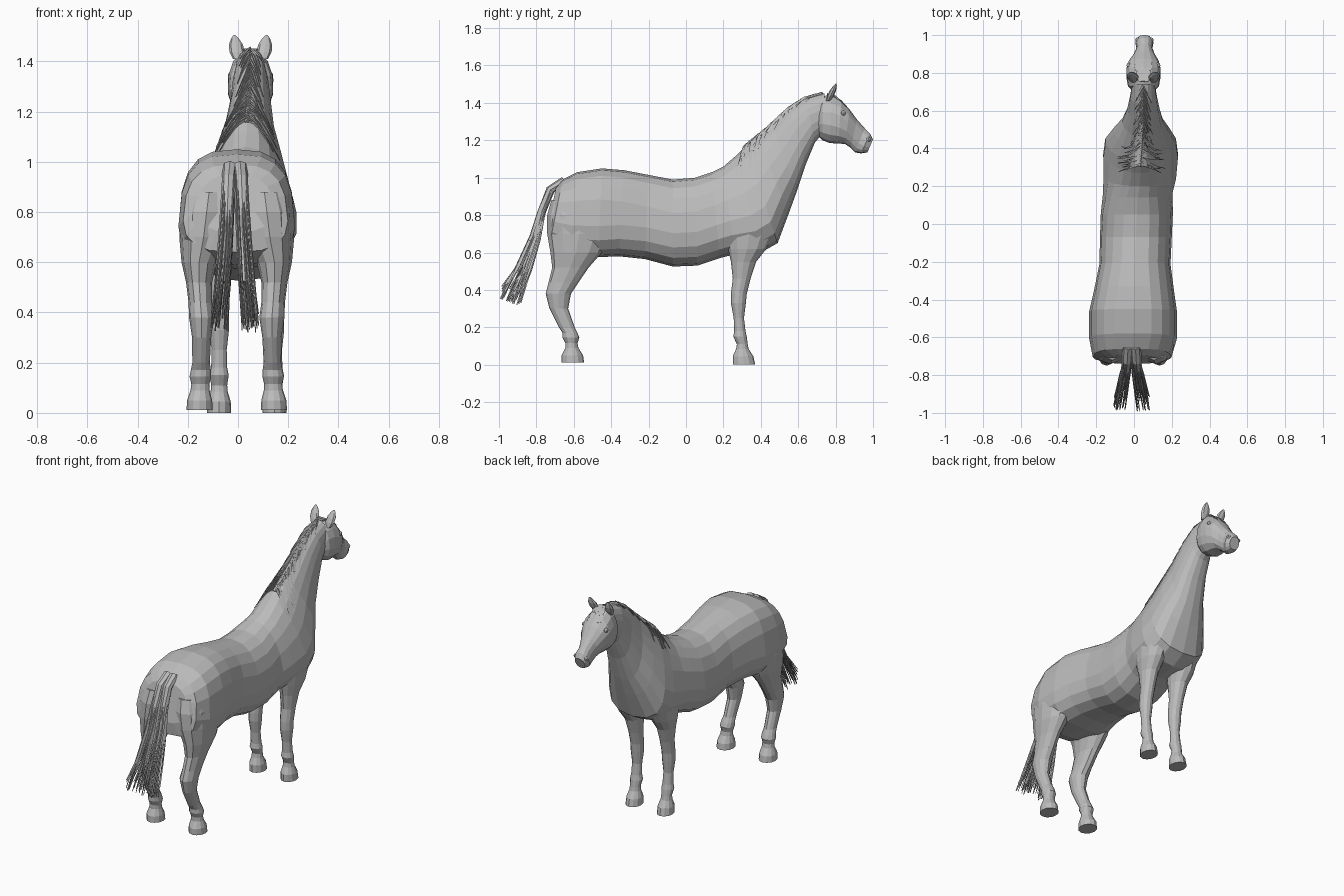
import bpy, bmesh, math, random
from mathutils import Vector

random.seed(4)
gray = bpy.data.materials.new("plain gray")
gray.diffuse_color = (0.5, 0.5, 0.5, 1)


def finish(name, bm):
    bmesh.ops.recalc_face_normals(bm, faces=bm.faces)
    me = bpy.data.meshes.new(name)
    bm.to_mesh(me)
    bm.free()
    me.materials.append(gray)
    ob = bpy.data.objects.new(name, me)
    bpy.context.collection.objects.link(ob)
    return ob


def skin(bm, rings):
    """Bridge equal-sized point rings and cap both ends."""
    vr = [[bm.verts.new(p) for p in r] for r in rings]
    n = len(vr[0])
    for a, b in zip(vr, vr[1:]):
        for i in range(n):
            j = (i + 1) % n
            bm.faces.new((a[i], a[j], b[j], b[i]))
    bm.faces.new(vr[0])
    bm.faces.new(vr[-1][::-1])


def surf(ring, ang, grow=0.0):
    """Point on a section: top point, bottom point, centre x, half width, top taper, squareness."""
    ty, tz, by, bz, xc, hw, tap, e = ring
    c, s = math.cos(ang), math.sin(ang)
    c = math.copysign(abs(c) ** (2 / e), c)
    s = math.copysign(abs(s) ** (2 / e), s)
    return Vector((xc + s * (hw * (1 - tap * c) + grow),
                   (ty + by) / 2 + c * (ty - by) / 2,
                   (tz + bz) / 2 + c * ((tz - bz) / 2 + grow)))


def section_loft(name, rings, n):
    bm = bmesh.new()
    skin(bm, [[surf(r, 2 * math.pi * i / n) for i in range(n)] for r in rings])
    return finish(name, bm)


def strand(bm, pts, radius, n=3, flat=1.0, tip=0.25):
    """Thin tapering lock of hair along a path."""
    rings = []
    for k, p in enumerate(pts):
        d = (pts[min(k + 1, len(pts) - 1)] - pts[max(k - 1, 0)]).normalized()
        u = d.cross(Vector((1, 0, 0)))
        u = u.normalized() if u.length > 0.01 else Vector((0, 0, 1))
        v = d.cross(u)
        r = radius * (1 - (1 - tip) * k / (len(pts) - 1))
        rings.append([p + u * r * math.cos(6.2832 * i / n) + v * r * flat * math.sin(6.2832 * i / n)
                      for i in range(n)])
    skin(bm, rings)


# torso and neck: top y,z / bottom y,z / centre x / half width / taper / squareness
TORSO = [
    (-.695, .95, -.74, .72, -.01, .15, .1, 2.6), (-.66, .99, -.73, .64, -.01, .205, .1, 2.8),
    (-.58, 1.03, -.62, .59, -.005, .228, .1, 2.9), (-.45, 1.05, -.47, .575, -.005, .228, .1, 2.9),
    (-.33, 1.04, -.36, .58, 0, .208, .1, 2.7), (-.2, 1.015, -.22, .565, .005, .186, .1, 2.5),
    (-.07, .99, -.07, .525, .01, .188, .1, 2.4), (.05, 1.0, .06, .53, .015, .188, .12, 2.4),
    (.14, 1.03, .18, .57, .02, .178, .2, 2.4), (.2, 1.06, .26, .59, .03, .182, .3, 2.4),
    (.27, 1.12, .40, .6, .035, .184, .38, 2.4), (.32, 1.17, .49, .65, .035, .172, .4, 2.4),
    (.38, 1.22, .55, .81, .04, .138, .35, 2.3), (.46, 1.285, .59, .92, .045, .105, .25, 2.3),
    (.55, 1.37, .64, 1.07, .05, .084, .2, 2.3), (.64, 1.425, .69, 1.19, .05, .072, .1, 2.3),
    (.74, 1.45, .745, 1.25, .05, .06, 0, 2.3)]
section_loft("body_and_neck", TORSO, 18)

# head
HEAD = [
    (.70, 1.38, .70, 1.23, .05, .055, 0, 2.2), (.73, 1.435, .73, 1.2, .05, .082, .1, 2.2),
    (.78, 1.445, .77, 1.185, .05, .09, .08, 2.3), (.83, 1.415, .815, 1.183, .05, .092, -.03, 2.3),
    (.875, 1.365, .85, 1.18, .052, .078, -.1, 2.3), (.915, 1.31, .88, 1.16, .054, .054, -.1, 2.3),
    (.955, 1.265, .905, 1.135, .055, .042, 0, 2.2), (.985, 1.235, .935, 1.13, .055, .048, 0, 2.3),
    (1.0, 1.205, .97, 1.135, .055, .034, 0, 2.3)]
section_loft("head", HEAD, 14)

# ears, eyes and nostrils on both sides of the head
for side, label in ((-1, "left"), (1, "right")):
    bm = bmesh.new()
    rings = []
    for t, r in ((0, .02), (.3, .03), (.6, .028), (.85, .016), (1, .004)):
        c = Vector((.05 + side * (.05 + .014 * t), .76 + .043 * t, 1.41 + .095 * t))
        rings.append([c + Vector((r * math.cos(a), .6 * r * math.sin(a), 0))
                      for a in [k * math.pi / 4 for k in range(8)]])
    skin(bm, rings)
    finish(label + "_ear", bm)
    for part, loc, r in (("eye", (.05 + side * .076, .84, 1.345), .014),
                         ("nostril", (.055 + side * .036, .975, 1.205), .013)):
        bm = bmesh.new()
        bmesh.ops.create_uvsphere(bm, u_segments=8, v_segments=6, radius=r)
        finish(label + "_" + part, bm).location = loc

# legs: z / back y / front y / x offset / half width
HIND = [
    (.012, -.665, -.545, .148, .052), (.05, -.665, -.55, .148, .05), (.09, -.645, -.575, .146, .038),
    (.115, -.645, -.58, .145, .036), (.145, -.66, -.57, .145, .043), (.17, -.66, -.58, .143, .04),
    (.2, -.68, -.595, .142, .035), (.3, -.73, -.63, .14, .038), (.38, -.75, -.615, .14, .05),
    (.44, -.735, -.575, .145, .047), (.52, -.715, -.52, .15, .052), (.6, -.725, -.45, .15, .07),
    (.7, -.742, -.40, .132, .097), (.8, -.742, -.44, .12, .105), (.88, -.72, -.48, .11, .09)]
FRONT = [
    (0, .25, .37, .11, .048), (.045, .25, .36, .11, .046), (.085, .268, .335, .11, .034),
    (.11, .272, .33, .11, .032), (.15, .253, .325, .11, .038), (.18, .258, .318, .11, .032),
    (.25, .255, .31, .11, .03), (.33, .24, .32, .11, .039), (.38, .24, .325, .11, .039),
    (.46, .25, .345, .11, .042), (.55, .24, .375, .112, .052), (.62, .225, .43, .115, .066),
    (.72, .2, .48, .113, .078), (.85, .2, .47, .105, .075), (.95, .26, .42, .09, .05)]
for name, table, xc in (("hind_leg", HIND, -.005), ("front_leg", FRONT, .035)):
    for side, label in ((-1, "left_"), (1, "right_")):
        bm = bmesh.new()
        skin(bm, [[(xc + side * x + hw * math.sin(a), (y0 + y1) / 2 + (y1 - y0) / 2 * math.cos(a), z)
                   for a in [k * math.pi / 6 for k in range(12)]] for z, y0, y1, x, hw in table])
        finish(label + name, bm)

# tail: two solid upper locks and many loose strands in two bunches
PATH = [(-.65, .98), (-.725, .935), (-.77, .82), (-.805, .68), (-.865, .52), (-.935, .36)]
bm = bmesh.new()
for side in (-1, 1):
    strand(bm, [Vector((-.012 + side * (.02 + .005 * k), y, z)) for k, (y, z) in enumerate(PATH[:5])],
           .027, 8, 1.1, .6)
    for _ in range(40):
        ox, oy = random.uniform(-1, 1), random.uniform(-1, 1)
        reach, pts = random.uniform(.85, 1.1), []
        for k, (y, z) in enumerate(PATH):
            t = k / 5
            f = 1 if k < 5 else reach
            pts.append(Vector((-.012 + side * (.022 + .04 * t * t) + ox * (.02 + .014 * t),
                               max(-.992, y + oy * (.008 + .05 * t * t)),
                               z + (1 - f) * .3 - oy * .02 * t)))
        strand(bm, pts, random.uniform(.005, .009), tip=.4)
finish("tail", bm)


# mane: locks that leave the crest and lie on the neck, sliding back along it
def neck_point(u, ang, grow):
    i = max(0, min(len(TORSO) - 2, int(u)))
    f = u - i
    ring = [a + (b - a) * f for a, b in zip(TORSO[i], TORSO[i + 1])]
    return surf(ring, ang, grow)


bm = bmesh.new()
for k in range(64):
    u = 10.9 + 5 * k / 63
    side = -1 if k % 2 else 1
    spread = random.uniform(.7, 1.05) if u < 13 else random.uniform(.3, .65)
    slide = random.uniform(.8, 1.3)
    strand(bm, [neck_point(u - slide * t, side * spread * t, .004) for t in (0, .25, .5, .75, 1)],
           random.uniform(.005, .009))
strand(bm, [neck_point(10.8 + .5 * k, 0, -.004) for k in range(11)], .012, 6, .9, .8)
finish("mane", bm)

# forelock between the ears
bm = bmesh.new()
for k in range(10):
    x = (k - 4.5) / 4.5
    drop = random.uniform(.7, 1)
    strand(bm, [Vector((.05 + x * .02, .755, 1.448)), Vector((.05 + x * .035, .80, 1.436)),
                Vector((.05 + x * .045, .80 + .06 * drop, 1.434 - .055 * drop))], .008)
finish("forelock", bm)
